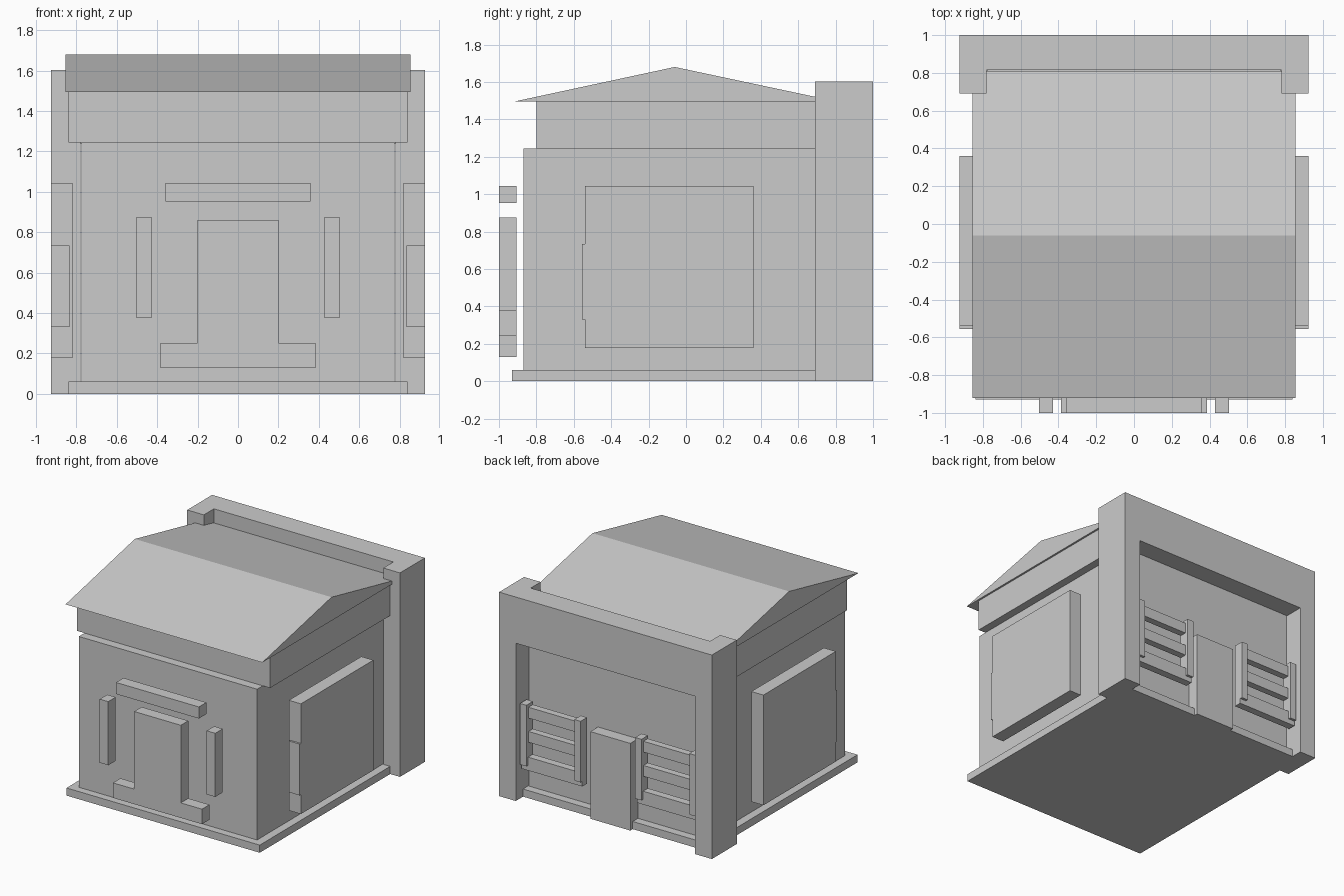
import bpy
import bmesh

if "Cube" in bpy.data.objects:
    bpy.data.objects.remove(bpy.data.objects["Cube"])

grey = bpy.data.materials.new("plain_grey")
grey.use_nodes = True
grey.diffuse_color = (0.6, 0.6, 0.6, 1)
grey.node_tree.nodes["Principled BSDF"].inputs["Base Color"].default_value = grey.diffuse_color


def prism(name, outline, axis, lo, hi):
    """Extrude a flat outline along x, y or z from lo to hi."""
    place = {
        "x": lambda a, b: (lo, a, b),
        "y": lambda a, b: (a, lo, b),
        "z": lambda a, b: (a, b, lo),
    }[axis]
    bm = bmesh.new()
    face = bm.faces.new([bm.verts.new(place(a, b)) for a, b in outline])
    moved = bmesh.ops.extrude_face_region(bm, geom=[face])["geom"]
    verts = [v for v in moved if isinstance(v, bmesh.types.BMVert)]
    offset = ["xyz".index(axis) == i and hi - lo or 0 for i in range(3)]
    bmesh.ops.translate(bm, verts=verts, vec=offset)
    bmesh.ops.recalc_face_normals(bm, faces=bm.faces)
    mesh = bpy.data.meshes.new(name)
    bm.to_mesh(mesh)
    bm.free()
    mesh.materials.append(grey)
    obj = bpy.data.objects.new(name, mesh)
    bpy.context.scene.collection.objects.link(obj)
    return obj


def box(name, x, y, z):
    return prism(name, [(x[0], y[0]), (x[1], y[0]), (x[1], y[1]), (x[0], y[1])], "z", *z)


def sides(name, x, y, z):
    """A box on the left and its mirror image on the right."""
    box("left_" + name, x, y, z)
    box("right_" + name, (-x[1], -x[0]), y, z)


# Building shell
box("base_slab", (-0.84, 0.84), (-0.93, 0.91), (0, 0.06))
box("main_walls", (-0.775, 0.775), (-0.87, 0.845), (0.06, 1.245))
box("upper_band", (-0.84, 0.84), (-0.8, 0.7), (1.245, 1.5))
prism("gable_roof", [(-0.92, 1.495), (0.81, 1.495), (-0.06, 1.68)], "x", -0.855, 0.855)

# Rear portal frame
sides("portal_column", (0.78, 0.925), (0.69, 1), (0, 1.603))
box("portal_lintel", (-0.78, 0.78), (0.815, 1), (1.24, 1.603))

# Front panels: stepped centre panel, bar above and upright strips
half = [(0.387, 0.13), (0.387, 0.248), (0.203, 0.248), (0.203, 0.858)]
prism("front_stepped_panel", half + [(-x, z) for x, z in reversed(half)], "y", -1, -0.907)
box("front_top_bar", (-0.36, 0.36), (-1, -0.907), (0.953, 1.044))
sides("front_strip", (0.428, 0.502), (-1, -0.907), (0.375, 0.875))

# Side panels with a raised edge plate
sides("side_panel", (0.82, 0.925), (-0.54, 0.36), (0.178, 1.044))
sides("side_edge_plate", (0.833, 0.925), (-0.555, -0.54), (0.33, 0.733))

# Rear door and the windows beside it
box("rear_door", (-0.174, 0.174), (0.83, 0.94), (0, 0.685))
for name, x in (("inner", 0.237), ("outer", 0.708)):
    sides("window_" + name + "_post", (x, x + 0.055), (0.89, 0.97), (0.28, 0.76))
for name, z in (("top", 0.65), ("middle", 0.46)):
    sides("window_" + name + "_rail", (0.292, 0.708), (0.89, 0.945), (z, z + 0.085))
sides("window_sill", (0.237, 0.763), (0.89, 0.95), (0.24, 0.345))
